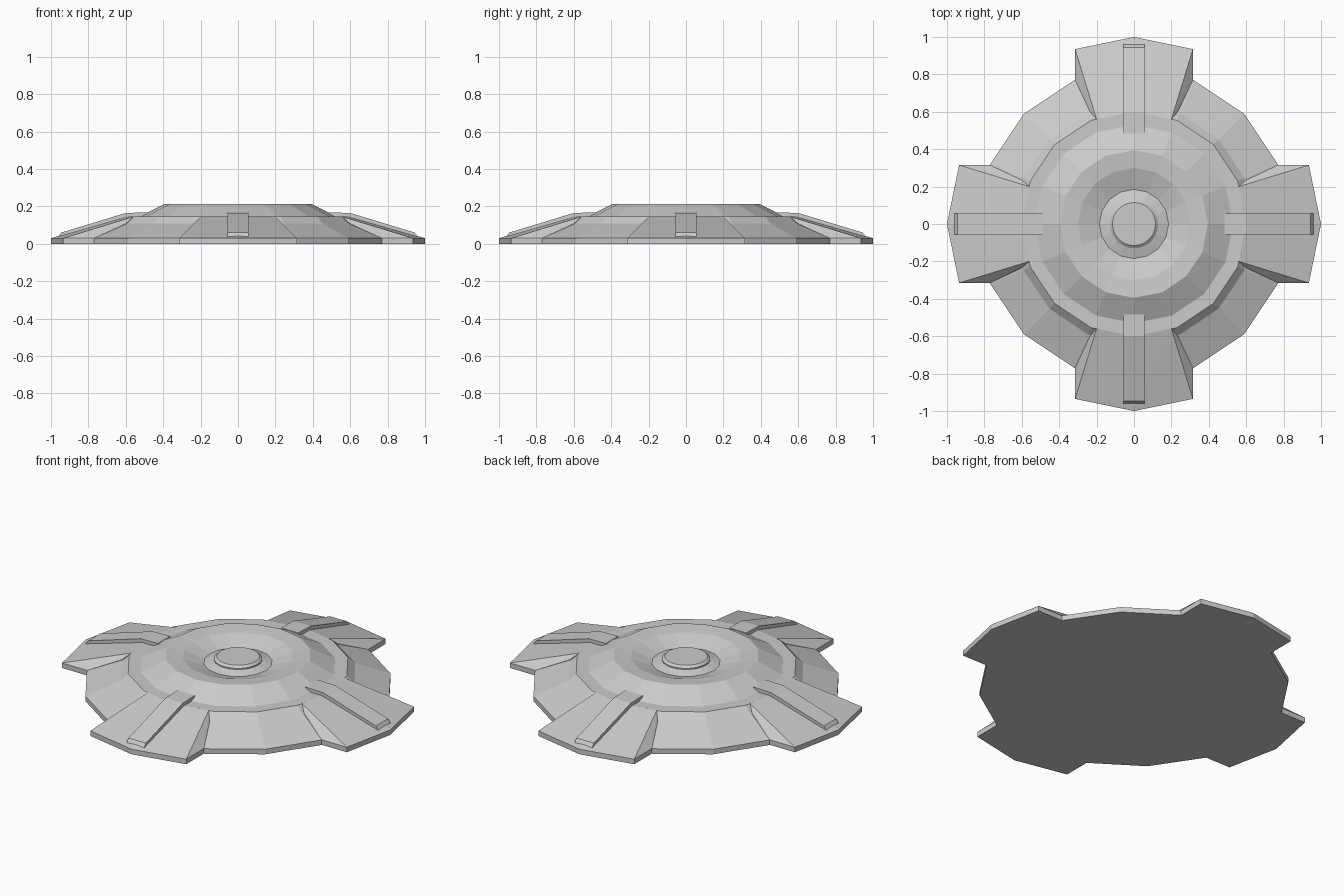
import bpy, bmesh
from math import sin, cos, pi
from mathutils import Matrix, Vector

if "Cube" in bpy.data.objects:
    bpy.data.objects.remove(bpy.data.objects["Cube"])


def finish(bm, name):
    bmesh.ops.recalc_face_normals(bm, faces=bm.faces)
    me = bpy.data.meshes.new(name)
    bm.to_mesh(me)
    bm.free()
    ob = bpy.data.objects.new(name, me)
    bpy.context.collection.objects.link(ob)
    return ob


def lathe(name, profile, sides):
    """Revolve (radius, z) points, capping both ends."""
    bm = bmesh.new()
    rings = [[bm.verts.new((r * cos(2 * pi * i / sides), r * sin(2 * pi * i / sides), z))
              for i in range(sides)] for r, z in profile]
    for a, b in zip(rings, rings[1:]):
        for i in range(sides):
            j = (i + 1) % sides
            bm.faces.new((a[i], a[j], b[j], b[i]))
    bm.faces.new(rings[0])
    bm.faces.new(rings[-1])
    return finish(bm, name)


def hull(name, points, turn):
    """Convex solid around the points, mirrored in x and turned about z."""
    bm = bmesh.new()
    pts = {(s * x, y, z) for x, y, z in points for s in (1, -1)}
    for p in sorted(pts):
        bm.verts.new(Matrix.Rotation(turn, 3, 'Z') @ Vector(p))
    res = bmesh.ops.convex_hull(bm, input=bm.verts)
    junk = [g for g in res["geom_interior"] if isinstance(g, bmesh.types.BMVert)]
    bmesh.ops.delete(bm, geom=junk, context='VERTS')
    return finish(bm, name)


# Faceted body: rim, skirt, step, dome and central dish
lathe("body", [(0.833, 0), (0.833, 0.03), (0.64, 0.108), (0.6, 0.145), (0.53, 0.145),
               (0.395, 0.212), (0.3, 0.203), (0.185, 0.165), (0.125, 0.183)], 16)

# Round button in the dish
lathe("centre_button", [(0.13, 0.16), (0.13, 0.188), (0.115, 0.2)], 32)

# Four sloping arms, each with a raised rib
arm = [(0.315, 0.77, 0), (0.315, 0.77, 0.03), (0.315, 0.935, 0), (0.315, 0.935, 0.03),
       (0, 1, 0), (0, 1, 0.03), (0.2, 0.56, 0.145), (0, 0.6, 0.145),
       (0.235, 0.6, 0.108), (0.2, 0.56, 0)]
rib = [(0.057, y, z) for y, z in ((0.47, 0.12), (0.485, 0.168), (0.6, 0.165),
                                  (0.945, 0.06), (0.967, 0.03))]
for k, side in enumerate(("back", "left", "front", "right")):
    hull(side + "_arm", arm, k * pi / 2)
    hull(side + "_rib", rib, k * pi / 2)
